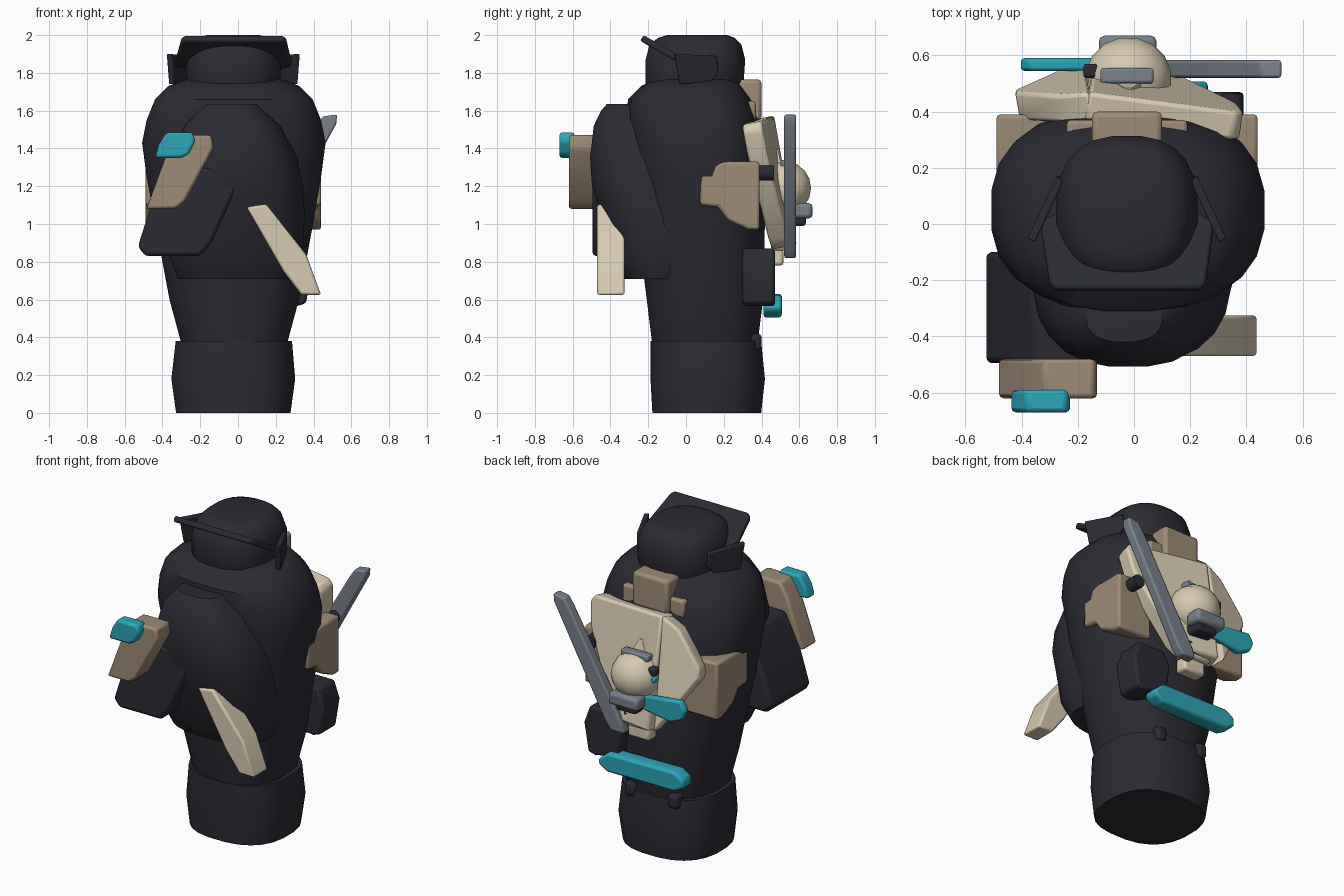
import bpy, bmesh, math
from mathutils import Matrix, Vector

if "Cube" in bpy.data.objects:
    bpy.data.objects.remove(bpy.data.objects["Cube"])


def material(name, r, g, b):
    m = bpy.data.materials.new(name)
    m.use_nodes = True
    m.diffuse_color = (r, g, b, 1)
    m.node_tree.nodes["Principled BSDF"].inputs["Base Color"].default_value = (r, g, b, 1)
    return m


DARK = material("charcoal", .024, .024, .033)
CREAM = material("cream", .68, .59, .44)
TAN = material("tan", .34, .26, .18)
GREY = material("steel grey", .19, .22, .26)
TEAL = material("teal", .025, .38, .48)


def finish(bm, name, mat, angle=40):
    bmesh.ops.recalc_face_normals(bm, faces=bm.faces)
    me = bpy.data.meshes.new(name)
    bm.to_mesh(me)
    bm.free()
    me.materials.append(mat)
    ob = bpy.data.objects.new(name, me)
    bpy.context.collection.objects.link(ob)
    bpy.ops.object.select_all(action='DESELECT')
    bpy.context.view_layer.objects.active = ob
    ob.select_set(True)
    bpy.ops.object.shade_smooth_by_angle(angle=math.radians(angle))
    return ob


def loft(name, rings, mat, sides=24, square=2.5):
    """Stack of rounded rings: z, centre x, centre y, radius x, radius y."""
    def bulge(c):
        return math.copysign(abs(c) ** (2 / square), c)
    bm = bmesh.new()
    loops = []
    for z, cx, cy, rx, ry in rings:
        turns = [(i + .5) * math.tau / sides for i in range(sides)]
        loops.append([bm.verts.new((cx + rx * bulge(math.cos(t)),
                                    cy + ry * bulge(math.sin(t)), z)) for t in turns])
    for a, b in zip(loops, loops[1:]):
        for i in range(sides):
            j = (i + 1) % sides
            bm.faces.new((a[i], a[j], b[j], b[i]))
    bm.faces.new(loops[0])
    bm.faces.new(loops[-1])
    return finish(bm, name, mat)


def slab(name, axis, pts, lo, hi, mat, bevel=.015):
    """Outline extruded along one axis, with rounded edges."""
    place = {'x': lambda a, b, t: (t, a, b),
             'y': lambda a, b, t: (a, t, b),
             'z': lambda a, b, t: (a, b, t)}[axis]
    bm = bmesh.new()
    face = bm.faces.new([bm.verts.new(place(a, b, lo)) for a, b in pts])
    ext = bmesh.ops.extrude_face_region(bm, geom=[face])
    moved = [v for v in ext["geom"] if isinstance(v, bmesh.types.BMVert)]
    bmesh.ops.translate(bm, verts=moved, vec=place(0, 0, hi - lo))
    ob = finish(bm, name, mat)
    mod = ob.modifiers.new("rounded", 'BEVEL')
    mod.width = bevel
    mod.segments = 2
    return ob


def box(name, x, y, z, mat, bevel=.015):
    return slab(name, 'y', [(x[0], z[0]), (x[1], z[0]), (x[1], z[1]), (x[0], z[1])],
                y[0], y[1], mat, bevel)


def tilt(ob, degrees, axis, pivot):
    p = Vector(pivot)
    ob.data.transform(Matrix.Translation(p) @ Matrix.Rotation(math.radians(degrees), 4, axis)
                      @ Matrix.Translation(-p))


# Base, body and chest
loft("base", [(0, -.025, .11, .305, .29), (.18, -.025, .115, .33, .305),
              (.38, -.022, .105, .31, .295)], DARK)
loft("body", [(.36, -.02, .1, .28, .28), (.6, -.02, .1, .345, .31),
              (1, -.02, .08, .42, .34), (1.25, -.022, .07, .465, .35),
              (1.43, -.022, .05, .489, .355), (1.55, -.022, .035, .465, .35),
              (1.66, -.022, .02, .42, .33), (1.73, -.022, .03, .35, .27),
              (1.765, -.02, .05, .26, .22)], DARK)
loft("chest", [(.71, -.01, -.13, .31, .2), (.83, -.01, -.13, .355, .27),
               (1.05, -.01, -.14, .365, .31), (1.2, -.012, -.16, .36, .34),
               (1.35, -.02, -.18, .335, .33), (1.52, -.03, -.25, .255, .24),
               (1.6, -.035, -.3, .17, .15), (1.635, -.035, -.33, .135, .09)], DARK)

# Head with raised brim and side flaps
loft("head", [(1.69, -.025, .045, .23, .24), (1.75, -.025, .045, .25, .262),
              (1.87, -.025, .05, .252, .265), (1.95, -.025, .05, .22, .245),
              (1.985, -.025, .055, .185, .205), (2, -.025, .06, .14, .16)], DARK)
brim = slab("brim", 'z', [(-.3, -.2), (-.28, -.225), (.235, -.225), (.255, -.2),
                          (.285, .05), (.2, .1), (-.25, .1), (-.335, .05)],
            1.965, 2, DARK, .01)
tilt(brim, -30, 'X', (0, -.225, 2))
for side, cx in ((-1, -.315), (1, .265)):
    flap = slab("side_flap", 'x', [(-.12, .08), (.12, .07), (.13, -.02), (.08, -.07),
                                   (-.09, -.08)], -.015, .015, DARK, .006)
    tilt(flap, 25 * side, 'Z', (0, 0, 0))
    flap.location = (cx, .05, 1.82)

# Front pouch, pocket and tab
slab("front_pouch", 'y', [(-.53, .88), (-.49, .83), (-.2, .83), (-.14, .9), (.015, 1.25),
                          (-.05, 1.3), (-.36, 1.3), (-.46, 1.1)], -.495, -.1, DARK, .02)
slab("pouch_pocket", 'y', [(-.485, 1.08), (-.33, 1.08), (-.28, 1.12), (-.13, 1.4),
                           (-.14, 1.47), (-.32, 1.47), (-.37, 1.39)], -.62, -.48, TAN)
slab("pouch_tab", 'y', [(-.44, 1.35), (-.3, 1.35), (-.26, 1.37), (-.225, 1.44),
                        (-.24, 1.485), (-.38, 1.485), (-.42, 1.42)], -.67, -.59, TEAL)
slab("front_stick", 'y', [(.045, 1.09), (.15, 1.105), (.36, .84), (.44, .625),
                          (.335, .625), (.24, .75)], -.47, -.325, CREAM, .012)

# Side plates
for lo, hi in ((-.49, -.25), (.2, .44)):
    slab("side_plate", 'x', [(.075, 1.3), (.2, 1.33), (.39, 1.33), (.39, .97), (.33, .97),
                             (.22, 1.02), (.17, 1.09), (.075, 1.1)], lo, hi, TAN)

# Collar at the nape
box("collar_block", (-.15, .1), (.25, .4), (1.55, 1.765), TAN, .02)
box("collar_bar", (-.24, .19), (.25, .37), (1.54, 1.65), TAN)

# Leaning back panel, folded into two wings, with knobs
wings = (("back_panel", -8, [(.37, 1.54), (.395, 1.5), (.37, 1.35), (.14, .92), (.08, .87),
                             (-.16, .87), (-.16, 1.57)]),
         ("back_panel_wing", 10, [(-.16, 1.57), (-.16, .87), (-.22, .95), (-.42, 1.24),
                                  (-.42, 1.3), (-.27, 1.51)]))
for name, yaw, outline in wings:
    wing = slab(name, 'y', outline, .425, .53, CREAM, .015)
    tilt(wing, 10, 'X', (0, .475, 1.22))
    tilt(wing, yaw, 'Z', (-.16, .475, 0))
for x, y in ((-.35, .41), (.35, .415)):
    knob = loft("panel_knob", [(-.05, 0, 0, .04, .04), (.05, 0, 0, .04, .04)], DARK, 10, 2)
    tilt(knob, 90, 'X', (0, 0, 0))
    knob.location = (x, y, 1.27)

# Blade slung across the back
slab("blade", 'y', [(.45, 1.57), (.525, 1.58), (.52, 1.53), (.155, .86), (.12, .82),
                    (.03, .82), (.045, .88), (.41, 1.51)], .52, .583, GREY, .01)

# Small figure on the panel
loft("figure_head", [(1.19 + .145 * math.sin(t), -.02, .515, .155 * math.cos(t),
                      .15 * math.cos(t))
                     for t in [math.radians(a) for a in range(-80, 81, 20)]], CREAM, 16, 2)
loft("figure_peak", [(1.3, -.02, .48, .08, .04), (1.4, -.02, .475, .015, .012)], CREAM, 4, 2)
box("figure_band", (-.12, .07), (.5, .555), (1.3, 1.34), GREY, .01)
box("figure_snout", (-.125, .08), (.56, .67), (1.03, 1.11), GREY, .02)
box("figure_chin", (-.09, .05), (.48, .635), (.99, 1.06), DARK, .015)
box("figure_eye", (-.18, -.13), (.52, .57), (1.23, 1.28), DARK, .01)
box("figure_eye_glow", (-.178, -.13), (.52, .57), (1.19, 1.225), TEAL, .008)
slab("figure_paddle", 'y', [(-.405, 1.08), (-.38, 1.02), (-.3, .985), (-.09, 1.02),
                            (-.08, 1.1), (-.37, 1.135)], .545, .59, TEAL, .012)
box("figure_seat", (-.12, .07), (.45, .545), (.86, .99), CREAM)
box("figure_buckle", (-.06, .05), (.52, .555), (.88, .95), DARK, .008)
box("figure_foot", (-.1, .05), (.43, .515), (.78, .87), CREAM)

# Lower back pouch, bar and clips
slab("back_pouch", 'y', [(.15, .6), (.31, .565), (.36, .58), (.39, .76), (.35, .87),
                         (.17, .87), (.12, .78)], .3, .47, DARK)
slab("back_bar", 'y', [(.265, .57), (.2, .625), (-.27, .63), (-.33, .59), (-.33, .54),
                       (-.27, .505), (.2, .505), (.26, .54)], .41, .507, TEAL, .015)
for x in (-.18, .12):
    box("back_clip", (x - .035, x + .035), (.3, .4), (.33, .42), DARK, .02)
